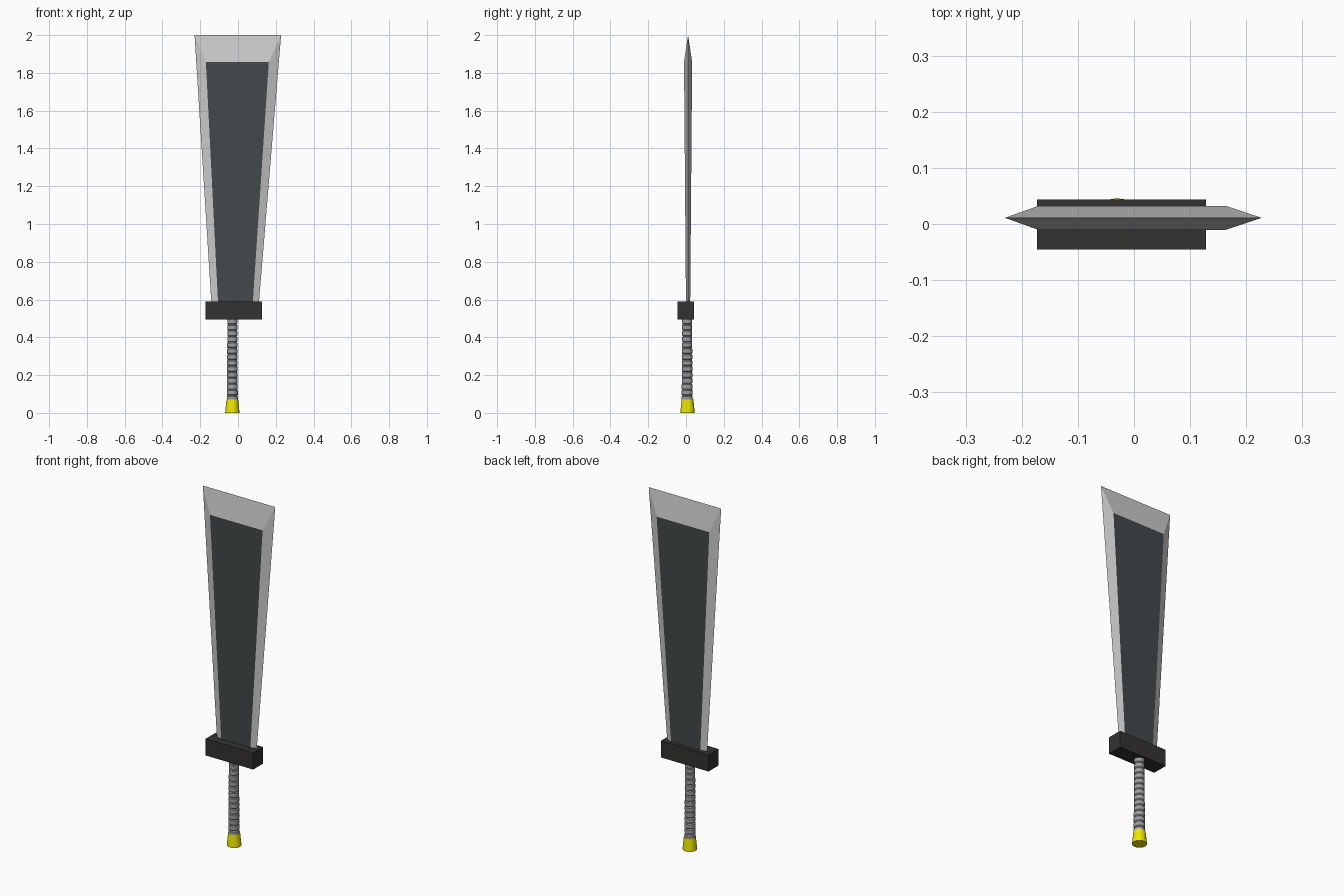
import bpy, math

if "Cube" in bpy.data.objects:
    bpy.data.objects.remove(bpy.data.objects["Cube"])


def material(name, rgb):
    m = bpy.data.materials.new(name)
    m.diffuse_color = (*rgb, 1)
    m.use_nodes = True
    m.node_tree.nodes["Principled BSDF"].inputs["Base Color"].default_value = m.diffuse_color
    return m


steel = material("steel", (0.55, 0.55, 0.55))
dark_steel = material("dark_steel", (0.055, 0.065, 0.07))
iron = material("iron", (0.035, 0.031, 0.031))
wrap = material("wrap", (0.34, 0.35, 0.36))
yellow = material("yellow", (0.85, 0.8, 0.0))


def make(name, verts, faces, *mats):
    me = bpy.data.meshes.new(name)
    me.from_pydata(verts, [], faces)
    for m in mats:
        me.materials.append(m)
    ob = bpy.data.objects.new(name, me)
    bpy.context.collection.objects.link(ob)
    return ob


def lathe(name, profile, centre, sides, mat):
    verts, faces = [], []
    for r, z in profile:
        for i in range(sides):
            a = 2 * math.pi * i / sides
            verts.append((centre[0] + r * math.cos(a), centre[1] + r * math.sin(a), z))
    n = len(profile)
    for k in range(n - 1):
        for i in range(sides):
            j = (i + 1) % sides
            faces.append((k * sides + i, k * sides + j, (k + 1) * sides + j, (k + 1) * sides + i))
    faces.append(tuple(reversed(range(sides))))
    faces.append(tuple(range((n - 1) * sides, n * sides)))
    return make(name, verts, faces, mat)


# Blade: sharp outer outline, with flat dark panels front and back
mid = 0.011
verts = [(-0.139, mid, 0.55), (0.108, mid, 0.55), (0.228, mid, 2.0), (-0.23, mid, 2.0)]
for s in (-1, 1):
    lo, hi = mid + s * 0.011, mid + s * 0.0215
    verts += [(-0.104, lo, 0.55), (0.076, lo, 0.55), (0.163, hi, 1.857), (-0.17, hi, 1.857)]
faces = [(4, 5, 6, 7), (11, 10, 9, 8), (0, 1, 5, 4), (1, 0, 8, 9)]
for i, j in ((1, 2), (2, 3), (3, 0)):
    faces += [(i, j, 4 + j, 4 + i), (j, i, 8 + i, 8 + j)]
blade = make("blade", verts, faces, steel, dark_steel)
for p in list(blade.data.polygons)[:2]:
    p.material_index = 1

# Guard block
bpy.ops.mesh.primitive_cube_add(size=1, location=(-0.0225, -0.001, 0.5415))
guard = bpy.context.object
guard.name = "guard"
guard.scale = (0.301, 0.089, 0.095)
guard.data.materials.append(iron)

# Wrapped grip: stacked bands separated by narrow grooves
axis = (-0.03, 0.006)
bands, z0, z1 = 14, 0.06, 0.50
step = (z1 - z0) / bands
profile = []
for k in range(bands):
    z = z0 + k * step
    r = 0.029 - 0.003 * k / bands
    profile += [(r - 0.004, z), (r, z + step * 0.15), (r, z + step * 0.85), (r - 0.004, z + step)]
    if k < bands - 1:
        profile.pop()
lathe("grip", profile, axis, 20, wrap)

# Tapered pommel
lathe("pommel", [(0.038, 0.0), (0.037, 0.012), (0.031, 0.072)], (-0.03, 0.008), 20, yellow)
